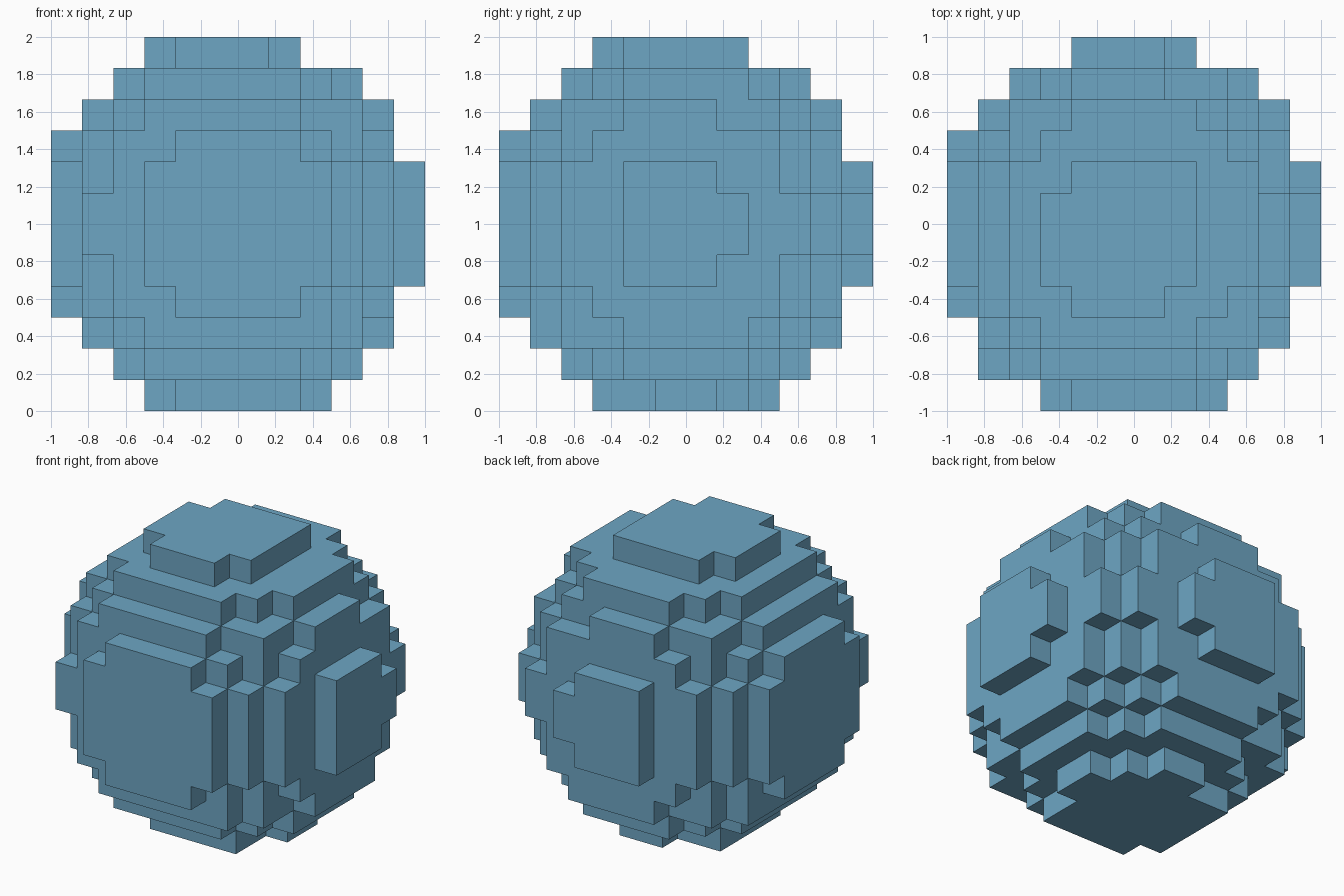
import bpy
import bmesh
import math
from itertools import product
from mathutils import Vector

cube = bpy.data.objects.get("Cube")
if cube:
    bpy.data.objects.remove(cube, do_unlink=True)

HALF = 6                                # blocks from the middle to each side
SIZE = 1 / HALF                         # edge length of one block
CENTRE = Vector((-0.25, -0.25, -0.05))  # ball centre, in blocks
RADIUS_SQ = 37.87                       # squared ball radius, in blocks

# Blocks whose middle lies inside the ball
cells = range(-HALF, HALF)
blocks = {c for c in product(cells, repeat=3)
          if (Vector(c) + Vector((0.5, 0.5, 0.5)) - CENTRE).length_squared < RADIUS_SQ}

# Outer skin: one quad wherever a block borders on empty space
bm = bmesh.new()
for cell in blocks:
    for axis, side in product(range(3), (0, 1)):
        neighbour = list(cell)
        neighbour[axis] += 2 * side - 1
        if tuple(neighbour) in blocks:
            continue
        u, v = (axis + 1) % 3, (axis + 2) % 3
        corners = []
        for du, dv in ((0, 0), (1, 0), (1, 1), (0, 1)):
            p = Vector(cell)
            p[axis] += side
            p[u] += du
            p[v] += dv
            corners.append(bm.verts.new(p * SIZE + Vector((0, 0, 1))))
        bm.faces.new(corners if side else corners[::-1])

# Join the quads into large flat steps
bmesh.ops.remove_doubles(bm, verts=bm.verts, dist=SIZE / 100)
bmesh.ops.dissolve_limit(bm, angle_limit=math.radians(1),
                         verts=bm.verts, edges=bm.edges)
mesh = bpy.data.meshes.new("block_ball")
bm.to_mesh(mesh)
bm.free()

# Single flat blue
blue = bpy.data.materials.new("soft_blue")
blue.use_nodes = True
colour = (0.155, 0.38, 0.55, 1)
blue.diffuse_color = colour
blue.node_tree.nodes["Principled BSDF"].inputs["Base Color"].default_value = colour
mesh.materials.append(blue)

ball = bpy.data.objects.new("block_ball", mesh)
bpy.context.collection.objects.link(ball)
